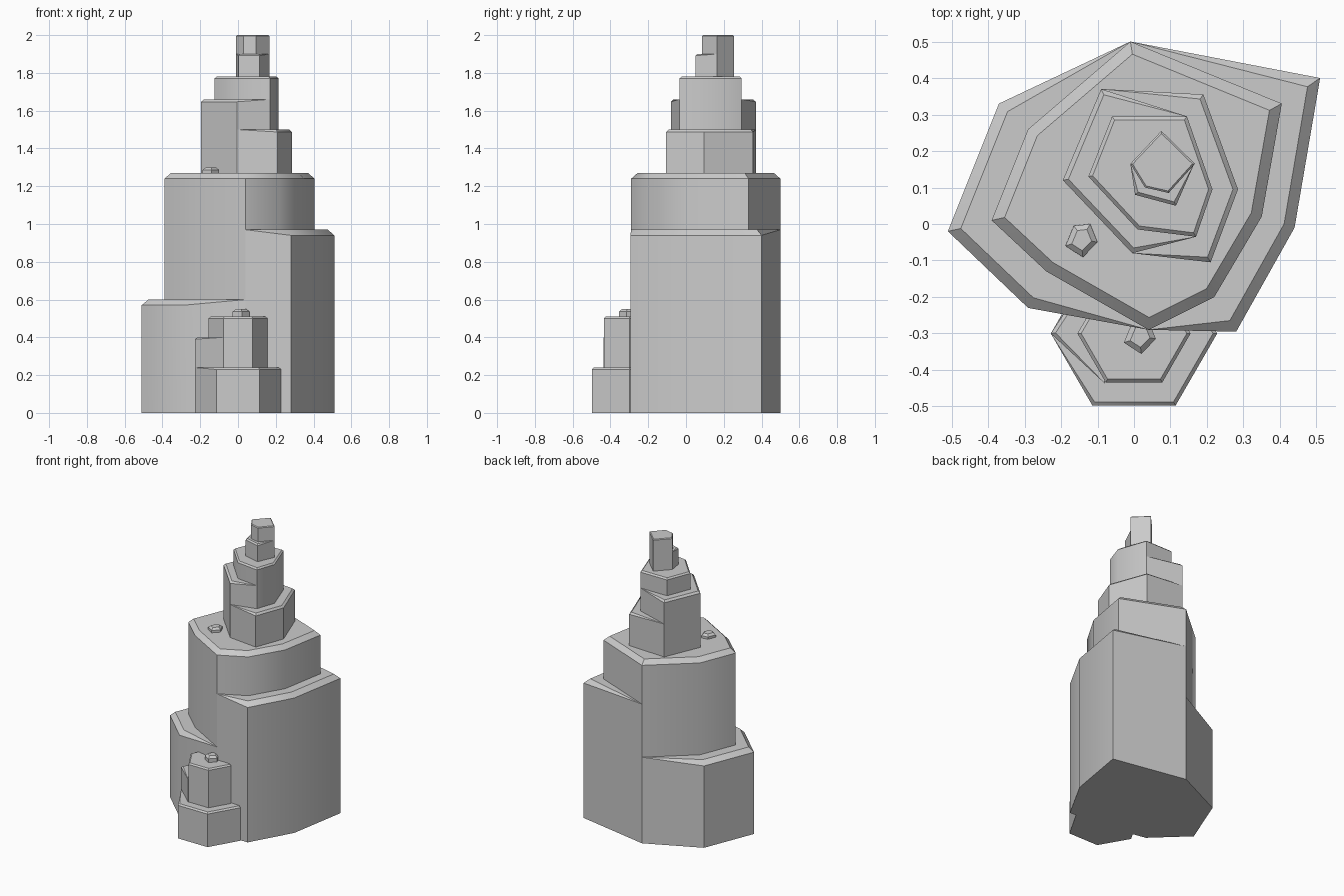
import bpy, bmesh, math
from mathutils import Vector

cube = bpy.data.objects.get("Cube")
if cube:
    bpy.data.objects.remove(cube, do_unlink=True)

stone = bpy.data.materials.new("grey_stone")
stone.use_nodes = True
GREY = (0.6, 0.6, 0.6, 1)
stone.diffuse_color = GREY
stone.node_tree.nodes["Principled BSDF"].inputs["Base Color"].default_value = GREY


def inset(points, width):
    """Mitred inward offset of a counter-clockwise outline."""
    result = []
    for i, p in enumerate(points):
        a = (p - points[i - 1]).normalized()
        b = (points[(i + 1) % len(points)] - p).normalized()
        na, nb = Vector((-a.y, a.x)), Vector((-b.y, b.x))
        result.append(p + (na + nb) * (width / (1 + na.dot(nb))))
    return result


def terrace(name, outline, low, top, rim, pinned=()):
    """Rock column with a chamfered top; the chamfer fades out at pinned corners."""
    pts = [Vector(p) for p in outline]
    bm = bmesh.new()
    base = [bm.verts.new((p.x, p.y, low)) for p in pts]
    edge = [bm.verts.new((p.x, p.y, top if i in pinned else top - rim))
            for i, p in enumerate(pts)]
    cap = [edge[i] if i in pinned else bm.verts.new((p.x, p.y, top))
           for i, p in enumerate(inset(pts, rim))]
    bm.faces.new(base[::-1])
    bm.faces.new(cap)
    for i in range(len(pts)):
        j = (i + 1) % len(pts)
        for lower, upper in ((base, edge), (edge, cap)):
            ring = list(dict.fromkeys((lower[i], lower[j], upper[j], upper[i])))
            if len(ring) > 2:
                bm.faces.new(ring)
    bmesh.ops.recalc_face_normals(bm, faces=bm.faces)
    mesh = bpy.data.meshes.new(name)
    bm.to_mesh(mesh)
    bm.free()
    mesh.materials.append(stone)
    obj = bpy.data.objects.new(name, mesh)
    bpy.context.collection.objects.link(obj)
    bpy.ops.object.select_all(action='DESELECT')
    obj.select_set(True)
    bpy.context.view_layer.objects.active = obj
    bpy.ops.object.shade_smooth_by_angle(angle=math.radians(40))
    return obj


def hexagon(y, radius):
    return [(radius * math.cos(k * math.pi / 3), y + radius * math.sin(k * math.pi / 3))
            for k in range(6)]


# Main rock: two low terraces meeting at shared front and back corners
BACK, FRONT = (-.01, .5), (.04, -.29)
terrace("left_terrace", [BACK, (-.37, .33), (-.51, -.02), (-.29, -.23), FRONT],
        0, .6, .03, (0, 4))
terrace("right_terrace", [FRONT, (.28, -.295), (.44, -.01), (.51, .4), BACK],
        0, .97, .03, (0, 4))
terrace("upper_terrace", [BACK, (-.29, .26), (-.39, .01), (-.24, -.13), FRONT,
                          (.22, -.2), (.35, .02), (.405, .33)], .3, 1.27, .03)

# Spire
S_BACK, S_FRONT = (-.09, .37), (-.005, -.08)
terrace("spire_right_step", [S_FRONT, (.21, -.105), (.285, .095), (.19, .355), S_BACK],
        1.25, 1.5, .013, (0, 4))
terrace("spire_left_step", [(.145, .295), S_BACK, (-.195, .12), S_FRONT, (.17, -.035)],
        1.25, 1.66, .013, (0, 4))
terrace("spire_column", [(-.06, .295), (-.125, .13), (.01, -.015), (.17, -.035),
                         (.215, .095), (.145, .295)], 1.4, 1.78, .01)
terrace("peak_step", [(-.01, .165), (.003, .08), (.115, .05), (.165, .165)],
        1.75, 1.9, .009, (0, 3))
terrace("peak", [(.075, .255), (-.01, .165), (.03, .1), (.095, .085), (.167, .165)],
        1.75, 2, .005)

# Small outcrop against the front
terrace("outcrop_base", hexagon(-.3, .228), 0, .24, .01, (3,))
terrace("outcrop_step", [(-.228, -.3), (-.08, -.437), (-.08, -.15), (-.11, -.12)],
        .1, .4, .01, (1,))
terrace("outcrop_column", hexagon(-.3, .155), .1, .51, .009)

# Pebbles
PEBBLE = [(-.022, .036), (-.045, -.019), (.003, -.05), (.043, -.009), (.023, .041)]
for name, x, y, low, top in (("summit_pebble", -.143, -.041, 1.26, 1.3),
                             ("outcrop_pebble", .017, -.306, .5, .55)):
    terrace(name, [(x + px, y + py) for px, py in PEBBLE], low, top, .014)
